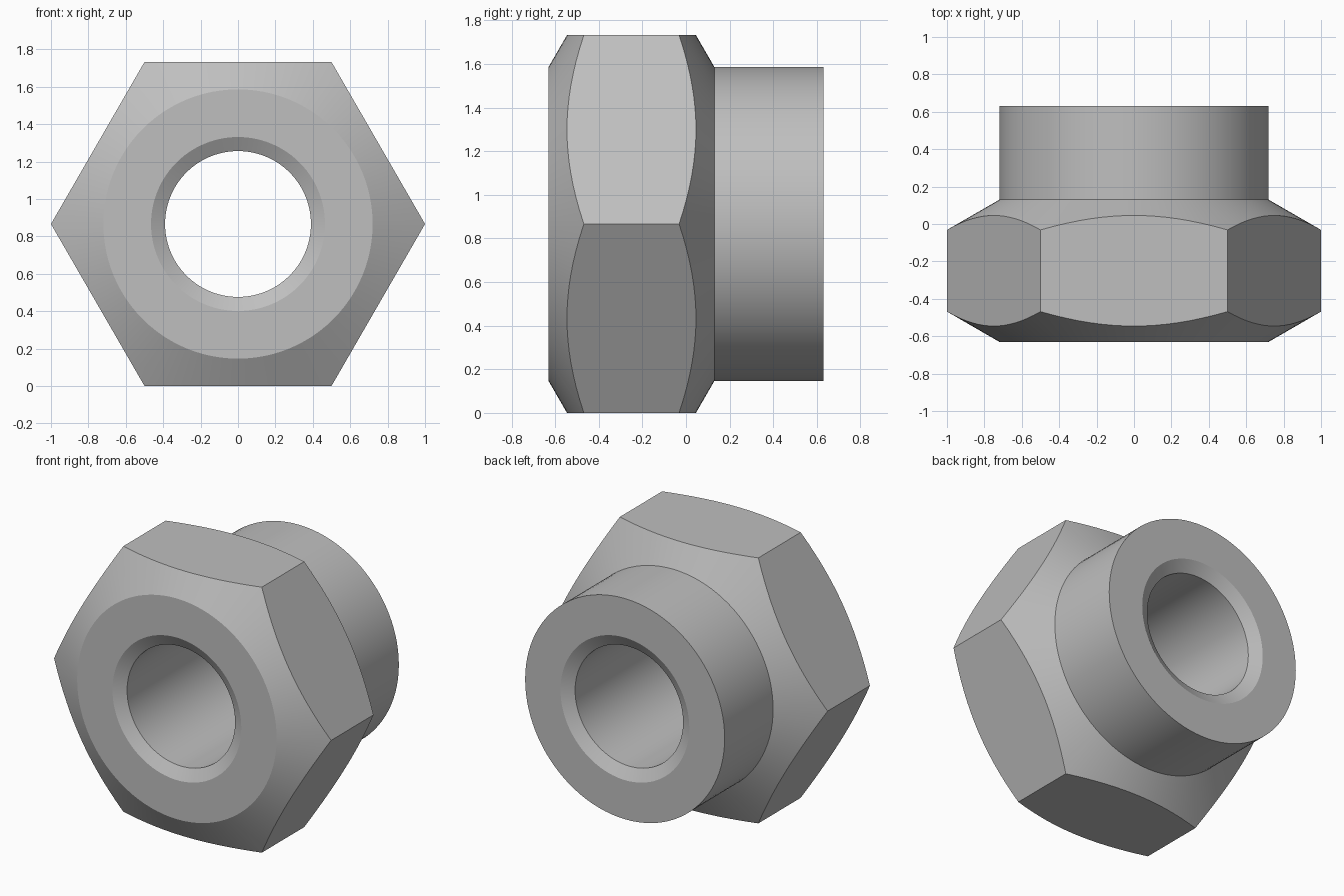
import bpy
import bmesh
import math

SEGMENTS = 96
CENTRE_Z = math.sqrt(3) / 2       # half the distance across the flats
SLOPE = math.tan(math.radians(30))

if "Cube" in bpy.data.objects:
    bpy.data.objects.remove(bpy.data.objects["Cube"], do_unlink=True)

steel = bpy.data.materials.new("grey steel")
steel.use_nodes = True
grey = (0.52, 0.52, 0.52, 1)
steel.diffuse_color = grey
steel.node_tree.nodes["Principled BSDF"].inputs["Base Color"].default_value = grey


def lathe(name, profile, sides):
    """Revolve a closed (radius, y) profile around the y axis."""
    bm = bmesh.new()
    rings = []
    for i in range(sides):
        a = math.tau * i / sides
        rings.append([bm.verts.new((r * math.cos(a), y, CENTRE_Z + r * math.sin(a)))
                      for r, y in profile])
    n = len(profile)
    for i in range(sides):
        here, there = rings[i], rings[(i + 1) % sides]
        for j in range(n):
            k = (j + 1) % n
            bm.faces.new((here[j], here[k], there[k], there[j]))
    bmesh.ops.recalc_face_normals(bm, faces=bm.faces)
    mesh = bpy.data.meshes.new(name)
    bm.to_mesh(mesh)
    bm.free()
    obj = bpy.data.objects.new(name, mesh)
    bpy.context.collection.objects.link(obj)
    mesh.materials.append(steel)
    return obj


# Turned body: bevelled head, neck at the back, countersunk bore
front, back, shoulder = -0.63, 0.63, 0.13
neck, rim, bore, mouth = 0.72, 1.06, 0.39, 0.465
rise = (rim - neck) * SLOPE
sink = (mouth - bore) * SLOPE
body = lathe("flanged_hex_nut", [
    (mouth, front), (neck, front), (rim, front + rise),
    (rim, shoulder - rise), (neck, shoulder), (neck, back),
    (mouth, back), (bore, back - sink), (bore, front + sink)], SEGMENTS)

# Hexagonal bar that trims the flats
bpy.ops.mesh.primitive_cylinder_add(
    vertices=6, radius=1, depth=3, location=(0, 0, CENTRE_Z),
    rotation=(math.pi / 2, 0, 0))
hexagon = bpy.context.object
hexagon.name = "hexagon_cutter"
hexagon.hide_render = True
hexagon.data.materials.append(steel)
# Turn the bar so that two corners point along x
hexagon.rotation_euler = (math.pi / 2, math.pi / 6, 0)
bpy.context.view_layer.update()

trim = body.modifiers.new("flats", 'BOOLEAN')
trim.operation = 'INTERSECT'
trim.solver = 'EXACT'
trim.object = hexagon

bpy.ops.object.select_all(action='DESELECT')
body.select_set(True)
bpy.context.view_layer.objects.active = body
bpy.ops.object.modifier_apply(modifier=trim.name)
bpy.data.objects.remove(hexagon, do_unlink=True)

# Round surfaces smooth, flats and bevel edges crisp
bpy.ops.object.shade_smooth_by_angle(angle=math.radians(25))
